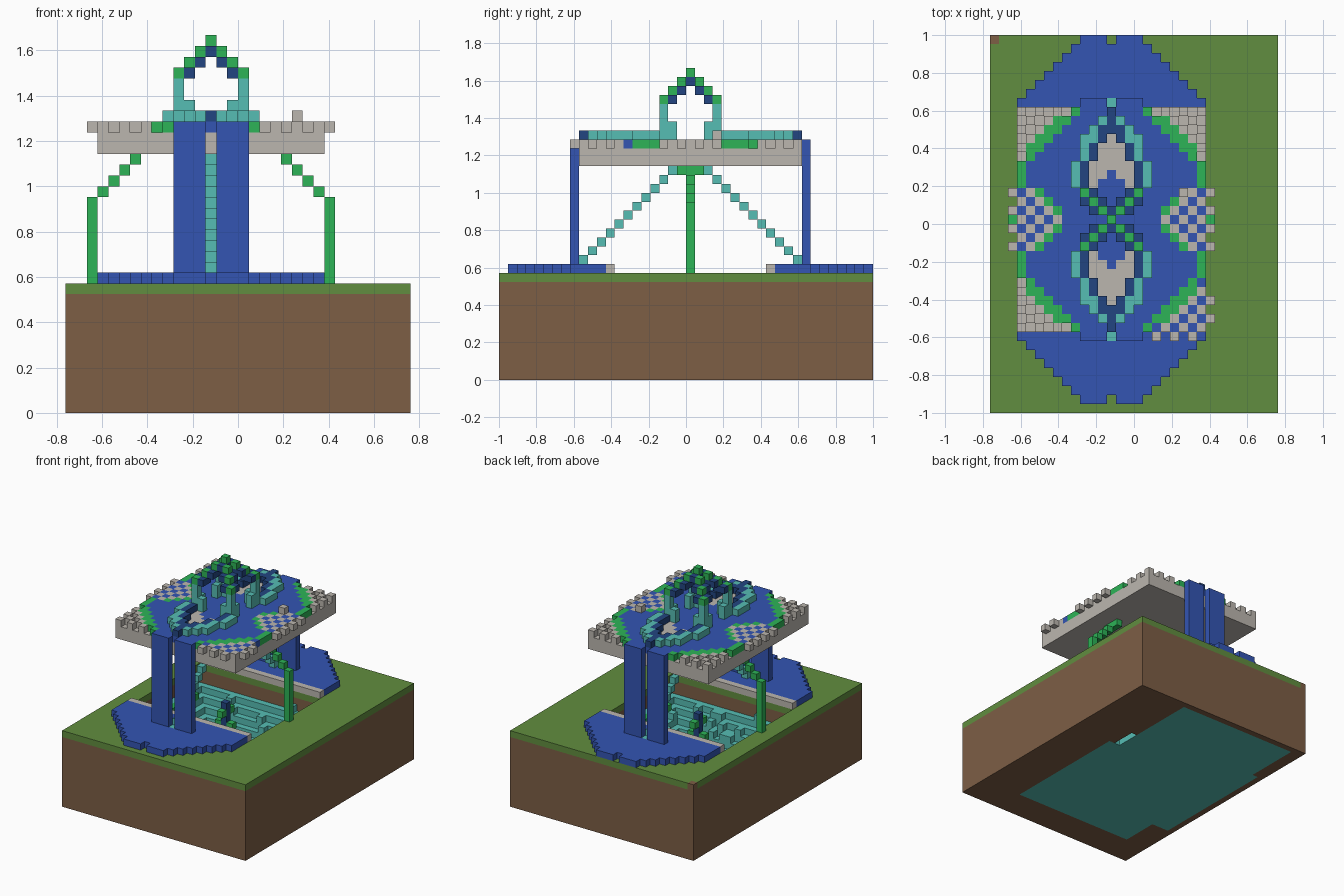
import bpy, bmesh, random
from math import radians
from itertools import product

old = bpy.data.objects.get("Cube")
if old:
    bpy.data.objects.remove(old, do_unlink=True)

random.seed(4)
UNIT = 1 / 21                 # edge of one block
NX, NY = 32, 42               # ground size in blocks
CX, CY = 13, 21               # block column in the middle of the pavilion
GROUND, FLOOR, DECK = 12, 24, 26


def material(name, rgb):
    m = bpy.data.materials.new(name)
    m.use_nodes = True
    m.diffuse_color = (*rgb, 1)
    m.node_tree.nodes["Principled BSDF"].inputs["Base Color"].default_value = (*rgb, 1)
    return m


BLUE = material("water_blue", (0.033, 0.09, 0.45))
GRASS = material("grass", (0.12, 0.27, 0.05))
DIRT = material("dirt", (0.205, 0.112, 0.06))
STONE = material("stone", (0.5, 0.47, 0.43))
GREEN = material("emerald", (0.026, 0.456, 0.095))
CYAN = material("turquoise", (0.093, 0.509, 0.456))
NAVY = material("navy", (0.016, 0.06, 0.22))


def blocks(name, cells, mat):
    """Join unit blocks into one mesh that keeps only the outer faces."""
    cells = set(cells)
    bm = bmesh.new()
    verts = {}

    def vert(p):
        if p not in verts:
            verts[p] = bm.verts.new(((p[0] - NX / 2) * UNIT, (p[1] - NY / 2) * UNIT, p[2] * UNIT))
        return verts[p]

    for c in sorted(cells):
        for axis, side in product(range(3), (0, 1)):
            n = list(c)
            n[axis] += 2 * side - 1
            if tuple(n) in cells:
                continue
            u, v = (axis + 1) % 3, (axis + 2) % 3
            ring = []
            for du, dv in ((0, 0), (1, 0), (1, 1), (0, 1)):
                p = list(c)
                p[axis] += side
                p[u] += du
                p[v] += dv
                ring.append(vert(tuple(p)))
            bm.faces.new(ring if side else ring[::-1])
    bmesh.ops.dissolve_limit(bm, angle_limit=radians(1), verts=bm.verts, edges=bm.edges)
    me = bpy.data.meshes.new(name)
    bm.to_mesh(me)
    bm.free()
    me.materials.append(mat)
    ob = bpy.data.objects.new(name, me)
    bpy.context.collection.objects.link(ob)
    return ob


def box(xs, ys, zs):
    return set(product(range(*xs), range(*ys), range(*zs)))


def mirror(points):
    """Repeat (a, b, z) offsets from the middle in all four quadrants."""
    return {(CX + s * a, CY + t * b, z) for a, b, z in points for s in (1, -1) for t in (1, -1)}


def off(c):
    return abs(c[0] - CX), abs(c[1] - CY)


# Ground block with a sunken pit and a turquoise underside
pit = {(i, j) for i, j, _ in box((CX - 10, CX + 11), (CY - 8, CY + 9), (0, 1))}
base = (box((4, 25), (5, 11), (0, 1)) | box((1, 25), (11, 26), (0, 1))
        | box((1, 23), (26, 32), (0, 1)) | box((2, 23), (32, 41), (0, 1)))
soil = {c for c in box((0, NX), (0, NY), (0, GROUND)) if c[:2] not in pit} - base
corner = (0, NY - 1, GROUND - 1)
turf = {c for c in soil if c[2] == GROUND - 1 and c != corner}
blocks("dirt_block", soil - turf, DIRT)
blocks("grass_layer", turf, GRASS)
blocks("pit_underside", base, CYAN)

# Stepped pit terraces, with scattered blocks, green ledges and a middle post
terraces, ledges = set(), set()
for i, j in sorted(pit):
    a, b = off((i, j))
    top = max(2, 9 - min(10 - a, 8 - b))
    if a == 9 and b < 6:
        ledges.add((i, j, top))
    elif random.random() < 0.12:
        top += 1
    terraces |= {(i, j, k) for k in range(1, top)}
blocks("pit_terraces", terraces, CYAN)
blocks("pit_ledges", ledges, GREEN)
blocks("pit_post", box((CX, CX + 1), (CY, CY + 1), (2, GROUND)), NAVY)
blocks("pit_post_leaves", mirror({(1, 0, z) for z in (4, 8)} | {(0, 1, z) for z in (6, 10)}), GREEN)

# Two pools at the front and back, with stone shores
pools = set()
for c in box((CX - 10, CX + 11), (1, NY), (GROUND, GROUND + 1)):
    a, b = off(c)
    if b >= 10 and a + b <= 23 and not (a == 0 and b in (13, 20)):
        pools.add(c)
blocks("pools", pools, BLUE)
blocks("shores", mirror({(a, 9, GROUND) for a in range(11)}), STONE)

# Waterfalls falling on each side of a gap
blocks("waterfalls", mirror({(a, 13, z) for a in (1, 2, 3) for z in range(GROUND + 1, DECK + 1)}), BLUE)

# Rising diagonal stairs and green side arches
blocks("stairs", mirror({(0, 13 - n, GROUND + n) for n in range(12)}), CYAN)
arch = {(11, 0, z) for z in range(GROUND, 20)} | {(10 - n, 0, 20 + n) for n in range(4)}
blocks("side_arches", mirror(arch | {(7, 1, 23)}), GREEN)

# Raised platform, with its top layer sorted into water, border and stone
blocks("platform", box((CX - 10, CX + 11), (CY - 12, CY + 13), (FLOOR, DECK)), STONE)
water, border, merlons = set(), set(), set()
gray = mirror({(0, b, DECK) for b in (6, 7, 8, 9)} | {(1, b, DECK) for b in (5, 6, 7, 8)}
              | {(2, b, DECK) for b in (4, 5, 6)})
for c in box((CX - 10, CX + 11), (CY - 12, CY + 13), (DECK, DECK + 1)):
    a, b = off(c)
    even = (c[0] + c[1]) % 2 == 0
    wet_corner = c[0] > CX and c[1] < CY
    in_corner = a + b > 17 or (b == 12 and a >= 5) or (a == 10 and b >= 7)
    if c in gray:
        merlons.add(c)
    elif b <= 3 and a - b >= 6:
        (merlons if even else water).add(c)
    elif in_corner:
        if even:
            merlons.add(c)
        elif wet_corner:
            water.add(c)
    elif a + b >= 16 or (a == 10 and b >= 4) or (b in (1, 2, 3) and a - b == 5):
        border.add(c)
    else:
        water.add(c)
merlons |= mirror({(11, 1, DECK), (11, 3, DECK)})
merlons |= {(24, j, DECK) for j in (10, 12)} | {(i, 8, DECK) for i in (18, 20, 22)}
merlons.add((21, 24, DECK + 1))
blocks("platform_water", water, BLUE)
blocks("platform_border", border, GREEN)
blocks("battlements", merlons, STONE)

# Low decorative ring around the pavilion
Z = DECK + 1
ring = {(1, 11), (2, 10), (2, 9), (3, 9), (3, 8), (3, 7), (4, 4), (4, 5), (4, 6)}
inner = {(0, 12), (0, 11), (0, 10), (1, 10), (1, 9), (2, 8), (2, 7), (3, 6), (3, 5), (3, 4)}
blocks("outer_ring", mirror({(a, b, Z) for a, b in ring}), CYAN)
blocks("inner_ring", mirror({(a, b, Z) for a, b in inner}), NAVY)

# Open pavilion: four posts with feet, crossing ribs and a dark lining
posts = {(3, 3, z) for z in range(Z, Z + 4)}
feet = {(a, b, z) for a, b in ((2, 3), (3, 2)) for z in (Z, Z + 1)}
blocks("pavilion_posts", mirror(posts | feet), CYAN)
blocks("pavilion_ribs", mirror({(k, k, 34 - k) for k in range(4)}), GREEN)
lining = {(k, k, 33 - k) for k in range(3)} | {(k, k + 1, 33 - k) for k in range(3)}
lining |= {(k + 1, k, 33 - k) for k in (1, 2)}
blocks("pavilion_lining", mirror(lining), NAVY)
